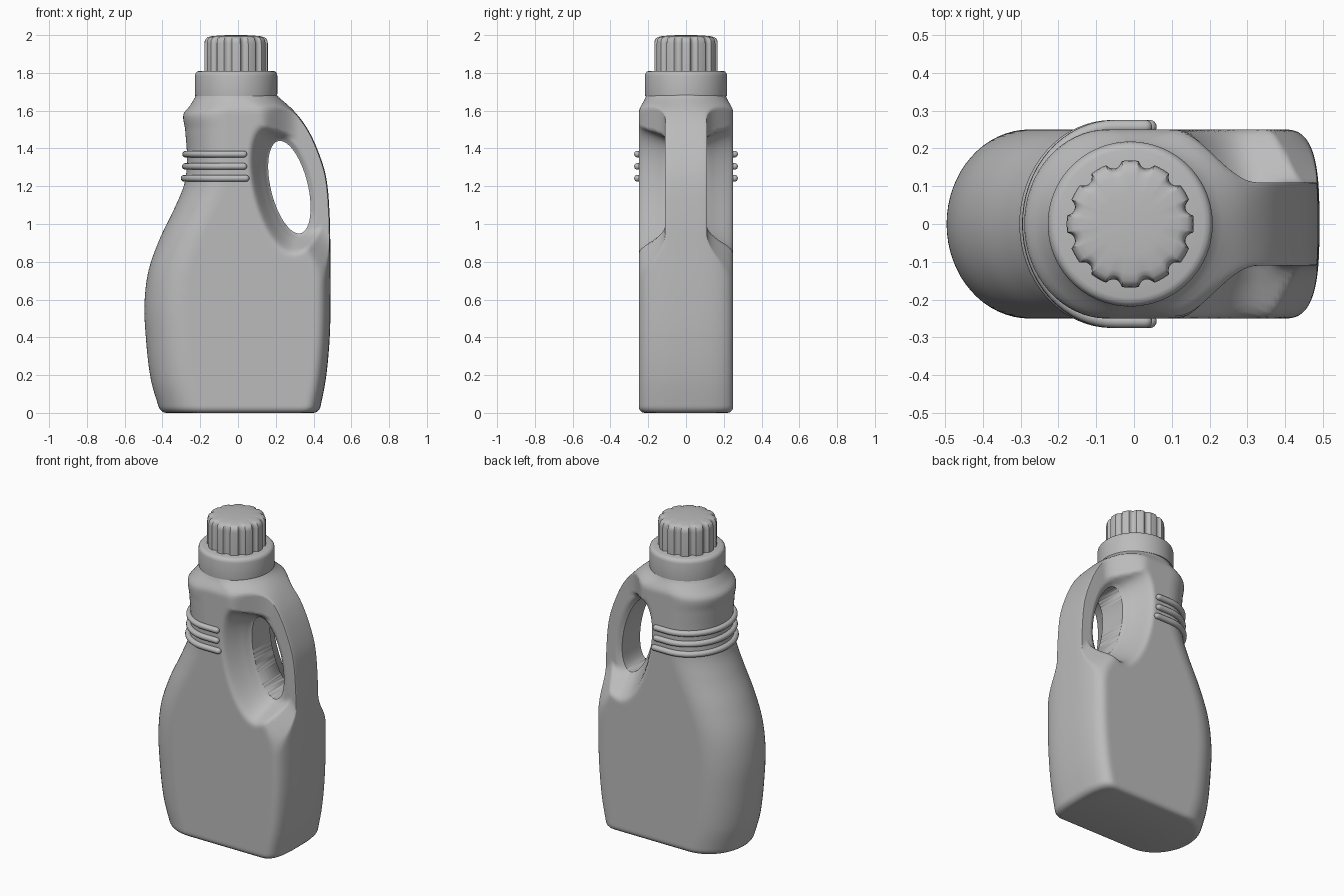
import bpy, bmesh, math
from mathutils import Vector

if "Cube" in bpy.data.objects:
    bpy.data.objects.remove(bpy.data.objects["Cube"])

grey = bpy.data.materials.new("plastic_grey")
grey.diffuse_color = (0.5, 0.5, 0.5, 1)
grey.use_nodes = True
grey.node_tree.nodes["Principled BSDF"].inputs["Base Color"].default_value = grey.diffuse_color


def loft(name, rings):
    """Skin a list of equal-length closed rings and cap both ends."""
    bm = bmesh.new()
    vs = [[bm.verts.new(p) for p in r] for r in rings]
    n = len(rings[0])
    for a, b in zip(vs, vs[1:]):
        for i in range(n):
            j = (i + 1) % n
            bm.faces.new((a[i], a[j], b[j], b[i]))
    bm.faces.new(vs[0][::-1])
    bm.faces.new(vs[-1])
    bmesh.ops.recalc_face_normals(bm, faces=bm.faces)
    me = bpy.data.meshes.new(name)
    bm.to_mesh(me)
    bm.free()
    me.materials.append(grey)
    ob = bpy.data.objects.new(name, me)
    bpy.context.collection.objects.link(ob)
    return ob


def smooth(ob, deg=40):
    bpy.ops.object.select_all(action='DESELECT')
    ob.select_set(True)
    bpy.context.view_layer.objects.active = ob
    bpy.ops.object.shade_smooth_by_angle(angle=math.radians(deg))


def spline(keys, z):
    """Smooth interpolation through (z, value) keys."""
    if z <= keys[0][0]:
        return keys[0][1]
    if z >= keys[-1][0]:
        return keys[-1][1]
    i = next(k for k in range(len(keys) - 1) if z <= keys[k + 1][0])

    def slope(k):
        a, b = keys[max(k - 1, 0)], keys[min(k + 1, len(keys) - 1)]
        return (b[1] - a[1]) / (b[0] - a[0])
    (z0, v0), (z1, v1) = keys[i], keys[i + 1]
    d = z1 - z0
    t = (z - z0) / d
    return ((2*t**3 - 3*t*t + 1) * v0 + (t**3 - 2*t*t + t) * d * slope(i)
            + (3*t*t - 2*t**3) * v1 + (t**3 - t*t) * d * slope(i + 1))


def step(a, b, v):
    t = min(max((v - a) / (b - a), 0), 1)
    return t * t * (3 - 2 * t)


# silhouette of the bottle in the front view
LEFT = [(0, -.41), (.18, -.462), (.44, -.491), (.6, -.494), (.76, -.472), (.92, -.415),
        (1.08, -.338), (1.21, -.285), (1.34, -.27), (1.5, -.28), (1.58, -.289),
        (1.625, -.255), (1.68, -.222)]
RIGHT = [(0, .43), (.18, .465), (.39, .485), (.6, .49), (.85, .489), (1.05, .485),
         (1.24, .468), (1.37, .43), (1.5, .37), (1.6, .295), (1.68, .205)]
# where the flat side panel starts to slope in towards the handle
CREASE = [(.3, .55), (.6, .43), (.8, .34), (1.0, .2), (1.2, .08), (1.7, .08)]
HOLE = (.272, 1.195, .098, .251, .239)   # x, z, half width, half height, tilt


def hole_dist(x, z, right_scale=1):
    cx, cz, a, b, t = HOLE
    dx, dz = x - cx, z - cz
    u = dx * math.cos(t) + dz * math.sin(t)
    v = -dx * math.sin(t) + dz * math.cos(t)
    if u > 0:
        u *= right_scale
    k1 = math.hypot(u / a, v / b)
    k2 = math.hypot(u / a**2, v / b**2)
    return k1 * (k1 - 1) / k2 if k2 > 1e-6 else -a


def half_section(z):
    """Plan outline for y >= 0, from left tip to right tip."""
    xl, xr = spline(LEFT, z), spline(RIGHT, z)
    w = .25 - .04 * step(1.59, 1.69, z)
    top = step(1.5, 1.67, z)
    a = .22
    b, e = .1 + .11 * top, 2/3 + top / 3
    pts = []
    for i in range(16):
        t = math.pi / 2 * i / 16
        pts.append((xl + a - a * math.cos(t), w * math.sin(t)))
    x0, x1 = xl + a, xr - b
    pts += [(x0 + (x1 - x0) * i / 60, w) for i in range(60)]
    for i in range(25):
        t = math.pi / 2 * (1 - i / 24)
        c, s = max(math.cos(t), 0), max(math.sin(t), 0)
        pts.append((x1 + b * c**e, w * s**e))
    return pts


def thickness(x, z):
    slope_in = .11 + .16 * (1 - step(0, .25, x - spline(CREASE, z)))
    recess = .11 + .16 * step(0, .12, hole_dist(x, z, .3))
    rim = .022 * (1 - step(-.005, .03, hole_dist(x, z)))
    return min(slope_in, recess) - rim


def smin(a, b, k=.02):
    h = max(k - abs(a - b), 0) / k
    return min(a, b) - h * h * k / 4


# bottle body with thinned handle
rings = []
zs = [0, .003, .01, .02, .032] + [.045 + i * (1.685 - .045) / 115 for i in range(116)]
for z in zs:
    f = max(0, 1 - z / .032)
    inset = .032 * (1 - math.sqrt(1 - f * f))
    half = []
    for x, y in half_section(z):
        y = smin(y, thickness(x, z))
        half.append((x * (1 - inset / .45), max(y, 0) * (1 - inset / .25)))
    rings.append([Vector((x, y, z)) for x, y in half]
                 + [Vector((x, -y, z)) for x, y in half[-2:0:-1]])
body = loft("bottle_body", rings)

# handle opening
cx, cz, a, b, t = HOLE
outline = []
for i in range(72):
    q = math.tau * i / 72
    u, v = a * math.cos(q), b * math.sin(q)
    outline.append((cx + u * math.cos(t) - v * math.sin(t), cz + u * math.sin(t) + v * math.cos(t)))
cutter = loft("handle_cutter", [[(x, y, z) for x, z in outline] for y in (-.4, .4)])
cut = body.modifiers.new("opening", 'BOOLEAN')
cut.operation, cut.solver, cut.object = 'DIFFERENCE', 'EXACT', cutter
bpy.context.view_layer.objects.active = body
bpy.ops.object.modifier_apply(modifier=cut.name)
bpy.data.objects.remove(cutter)
smooth(body, 50)

# three grip ridges wrapped round the left end
for n, (z, xe) in enumerate([(1.37, .03), (1.305, .03), (1.242, .042)]):
    half = [p for p in half_section(z) if p[0] < xe - .01] + [(xe, .25)]
    path = [(x, -y) for x, y in half[:0:-1]] + half
    R = .018
    stations = []
    for i, (x, y) in enumerate(path):
        p, q = path[max(i - 1, 0)], path[min(i + 1, len(path) - 1)]
        tx, ty = q[0] - p[0], q[1] - p[1]
        l = math.hypot(tx, ty)
        nx, ny = -ty / l, tx / l
        stations.append((x + nx * .007, y + ny * .007, nx, ny, R))
    caps = [(R * math.sin(k * .35), R * math.cos(k * .35)) for k in range(1, 5)]
    s0, s1 = stations[0], stations[-1]
    stations = ([(s0[0] + d, s0[1], s0[2], s0[3], r) for d, r in caps[::-1]] + stations
                + [(s1[0] + d, s1[1], s1[2], s1[3], r) for d, r in caps])
    smooth(loft(f"grip_ridge_{n + 1}", [
        [(x + nx * r * math.cos(k * math.tau / 14), y + ny * r * math.cos(k * math.tau / 14),
          z + r * math.sin(k * math.tau / 14)) for k in range(14)]
        for x, y, nx, ny, r in stations]), 60)


# collar and scalloped cap
def turned(name, profile, groove=0):
    rings, n = [], 192
    for r, z, g in profile:
        ring = []
        for i in range(n):
            q = math.tau * i / n
            off = (math.degrees(q) % 30 - 15) / 6.5      # groove centred between lobes
            rr = r - groove * g * math.sqrt(max(0, 1 - off * off))
            ring.append((-.01 + rr * math.cos(q), rr * math.sin(q), z))
        rings.append(ring)
    smooth(loft(name, rings), 35)


turned("collar", [(.2, 1.675, 0), (.217, 1.677, 0), (.218, 1.69, 0), (.218, 1.785, 0),
                  (.215, 1.798, 0), (.207, 1.807, 0), (.195, 1.811, 0), (.1, 1.811, 0)])
turned("cap", [(.168, 1.80, 1), (.168, 1.955, 1), (.166, 1.97, 1), (.16, 1.982, .9),
               (.15, 1.989, .6), (.13, 1.994, .2), (.08, 1.999, 0), (.01, 2.0, 0)], .016)
